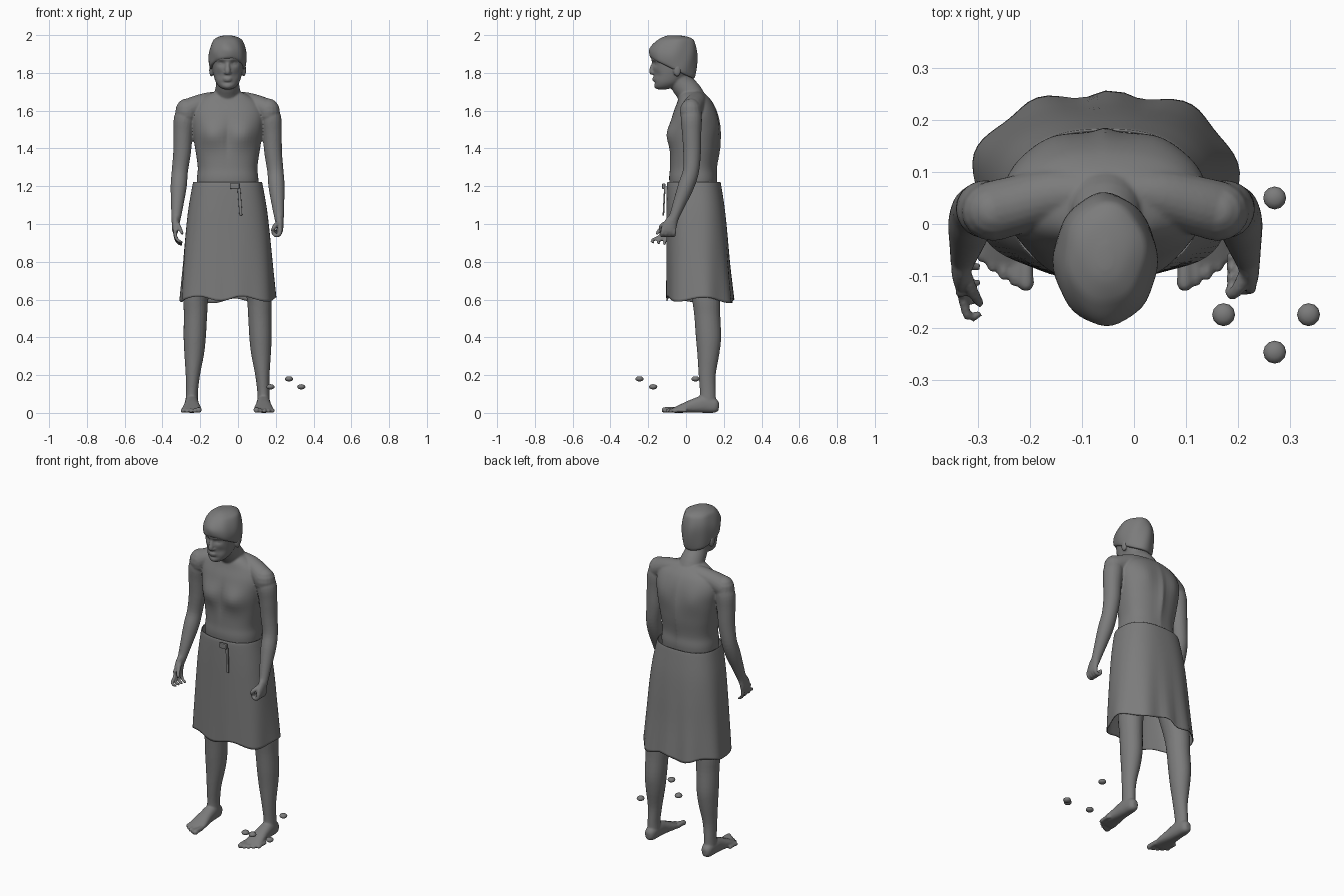
import bpy, bmesh, math
from mathutils import Vector, Matrix

CX = -0.055            # the figure's own centre line
grey = bpy.data.materials.new("plain grey")
grey.diffuse_color = (0.2, 0.2, 0.2, 1)


def finish(name, bm, smooth=True):
    bmesh.ops.recalc_face_normals(bm, faces=bm.faces[:])
    me = bpy.data.meshes.new(name)
    bm.to_mesh(me)
    bm.free()
    me.materials.append(grey)
    for p in me.polygons:
        p.use_smooth = smooth
    ob = bpy.data.objects.new(name, me)
    bpy.context.collection.objects.link(ob)
    return ob


def spline(keys, steps):
    """Catmull-Rom through tuples of numbers."""
    out = []
    for i in range(len(keys) - 1):
        a, b, c, d = (keys[min(max(j, 0), len(keys) - 1)] for j in range(i - 1, i + 3))
        for s in range(steps):
            t = s / steps
            out.append([0.5 * (2*q + (r-p)*t + (2*p-5*q+4*r-u)*t*t + (3*q-p-3*r+u)*t**3)
                        for p, q, r, u in zip(a, b, c, d)])
    return out + [list(keys[-1])]


def tube(bm, keys, n=20, steps=4, power=2.0, flat=False, warp=None, side=1, caps=True):
    """Loft of rounded rings; each key is (x, y, z, radius a, radius b)."""
    keys = [k if len(k) == 5 else k + (k[3],) for k in keys]
    rings = spline(keys, steps)
    pts = [Vector(r[:3]) for r in rings]
    loops = []
    for i, r in enumerate(rings):
        u, v = Vector((1, 0, 0)), Vector((0, 1, 0))
        if not flat:
            t = (pts[min(i+1, len(pts)-1)] - pts[max(i-1, 0)]).normalized()
            ref = Vector((0, 1, 0)) if abs(t.x) > 0.75 else u
            u = (ref - t * ref.dot(t)).normalized()
            v = t.cross(u)
        loop = []
        for k in range(n):
            c, s = math.cos(math.tau*k/n), math.sin(math.tau*k/n)
            c = math.copysign(abs(c)**(2/power), c)
            s = math.copysign(abs(s)**(2/power), s)
            p = pts[i] + u*c*max(r[3], .001) + v*s*max(r[4], .001)
            if warp:
                p = warp(p)
            loop.append(bm.verts.new((CX + side*p.x, p.y, p.z)))
        loops.append(loop)
    for a, b in zip(loops, loops[1:]):
        for k in range(n):
            bm.faces.new((a[k], a[(k+1) % n], b[(k+1) % n], b[k]))
    if caps:
        bm.faces.new(loops[0])
        bm.faces.new(loops[-1])


def blob(bm, loc, size, seg=16):
    m = Matrix.Translation((CX + loc[0], loc[1], loc[2])) @ Matrix.Diagonal((*size, 1))
    bmesh.ops.create_uvsphere(bm, u_segments=seg, v_segments=seg//2, radius=1, matrix=m)


def levels(*rows):
    """Rows of (z, front y, back y, half width) as ring keys."""
    return [(0, (f+b)/2, z, w, (b-f)/2) for z, f, b, w in rows]


def bumps(*items):
    """Soft dents and swellings along y, mirrored in x."""
    def warp(p):
        d = 0
        for x, y, z, rx, rz, amount in items:
            e = ((abs(p.x)-x)/rx)**2 + ((p.z-z)/rz)**2 + ((p.y-y)/.06)**2
            d += amount * math.exp(-e)
        return Vector((p.x, p.y + d, p.z))
    return warp


body = bmesh.new()
# torso with chest, shoulder blades and spine groove
tube(body, levels((1.08, -.06, .14, .15), (1.22, -.088, .162, .163), (1.30, -.085, .158, .158),
                  (1.40, -.085, .17, .172), (1.50, -.085, .175, .188), (1.58, -.07, .165, .195),
                  (1.64, -.048, .142, .17), (1.68, -.035, .11, .115), (1.70, -.02, .08, .07)),
     n=56, steps=5, power=2.35, flat=True,
     warp=bumps((.085, -.08, 1.47, .07, .065, -.024), (.0, -.09, 1.45, .02, .09, .006),
                (.0, .17, 1.42, .022, .16, .012), (.10, .15, 1.53, .05, .07, .008)))
# neck
tube(body, [(0, .05, 1.62, .09, .075), (0, .02, 1.69, .07, .068), (0, -.025, 1.75, .06, .062),
            (0, -.05, 1.82, .058, .06)], n=28)
# head
tube(body, levels((1.713, -.15, -.10, .022), (1.725, -.163, -.06, .043), (1.75, -.168, -.02, .062),
                  (1.79, -.172, .02, .075), (1.83, -.176, .045, .083), (1.88, -.183, .05, .088),
                  (1.92, -.18, .05, .09), (1.96, -.15, .035, .075), (1.985, -.11, 0, .045)),
     n=60, steps=6, power=2.15, flat=True,
     warp=bumps((.034, -.165, 1.85, .02, .013, .016), (.032, -.175, 1.872, .03, .008, -.006),
                (.045, -.15, 1.79, .02, .02, .007), (0, -.17, 1.749, .03, .006, .007),
                (0, -.165, 1.725, .02, .014, -.005)))
# nose and lips
tube(body, [(0, -.165, 1.868, .008), (0, -.176, 1.84, .010), (0, -.182, 1.81, .015, .014),
            (0, -.175, 1.795, .012)], n=14)
blob(body, (0, -.169, 1.770), (.024, .010, .006))
blob(body, (0, -.167, 1.759), (.020, .010, .006))

FINGER = .0095
for s in (-1, 1):
    # eye, nostril wing, ear
    blob(body, (s*.034, -.148, 1.848), (.015, .014, .010))
    blob(body, (s*.012, -.174, 1.801), (.009, .010, .008))
    blob(body, (s*.086, -.047, 1.815), (.012, .021, .035))
    # shoulder and arm
    tube(body, [(.02, .06, 1.66, .045), (.10, .055, 1.645, .052), (.17, .037, 1.622, .056),
                (.215, .025, 1.60, .058)], side=s)
    blob(body, (s*.215, .025, 1.595), (.062, .058, .07))
    tube(body, [(.21, .03, 1.62, .045), (.228, .028, 1.56, .056), (.236, .03, 1.48, .051),
                (.241, .032, 1.38, .047), (.253, .026, 1.28, .043), (.259, .0, 1.20, .043),
                (.266, -.035, 1.11, .034), (.272, -.062, 1.04, .026, .027),
                (.275, -.075, 1.01, .022, .03)], side=s)
    # palm
    tube(body, [(.272, -.065, 1.035, .022, .027), (.277, -.082, 1.0, .019, .036),
                (.277, -.095, .965, .016, .040), (.275, -.098, .952, .011, .035)], side=s)
    # leg
    tube(body, [(.085, .05, 1.14, .075, .09), (.10, .065, 1.0, .085, .10), (.135, .09, .8, .08, .09),
                (.166, .105, .62, .067, .076), (.170, .112, .52, .062, .069),
                (.174, .119, .40, .059, .067), (.177, .118, .31, .052, .058),
                (.184, .112, .20, .038, .045), (.189, .115, .11, .032, .042),
                (.19, .115, .04, .034, .045)], n=24, flat=True, side=s)
    # foot
    tube(body, [(.19, .174, .034, .014, .02), (.19, .155, .036, .03, .036), (.19, .10, .046, .036, .046),
                (.19, .04, .037, .040, .037), (.19, -.02, .024, .049, .024),
                (.19, -.06, .015, .050, .015), (.19, -.075, .013, .044, .011)], n=24, power=2.4, side=s)
    # toes
    for i, tip in enumerate((-.128, -.120, -.108, -.092, -.072)):
        x, r = .152 + .0215*i, .0145 if i == 0 else .0105
        tube(body, [(x, tip+.075, r+.002, r), (x, tip+.03, r+.003, r), (x, tip+.01, r, r*1.05),
                    (x, tip, r-.001, r*.55)], n=10, side=s)

# relaxed open hand
for i in range(4):
    y, d = -.068 - .021*i, .012*i
    tube(body, [(.277, y, .972, .011), (.276, y-.004, .93+.2*d, FINGER), (.262, y-.012-d, .902+.3*d, FINGER),
                (.240, y-.014-d*.7, .888+.4*d, .007)], n=10, side=-1)
tube(body, [(.272, -.09, 1.01, .014), (.258, -.122, .985, .012), (.246, -.145, .962, .010),
            (.238, -.155, .945, .007)], n=10, side=-1)
# loosely closed hand
for i in range(4):
    y = -.062 - .020*i
    tube(body, [(.279, y, .972, .012), (.275, y-.003, .947, .0115), (.256, y-.004, .940, .011),
                (.241, y-.002, .953, .010), (.247, y, .972, .009)], n=10, side=1)
tube(body, [(.272, -.09, 1.01, .014), (.256, -.122, .995, .013), (.243, -.135, .978, .011),
            (.238, -.125, .962, .009)], n=10, side=1)

ob = finish("body", body)
mod = ob.modifiers.new("merge", 'REMESH')
mod.mode = 'VOXEL'
mod.voxel_size = .0055
mod.use_smooth_shade = True
mod = ob.modifiers.new("soften", 'SMOOTH')
mod.factor, mod.iterations = .5, 3


# hair cap: low at the nape, short fringe in front, slightly tufted
def comb(p):
    w = min(max((1.975 - p.z) / .09, 0), 1)
    tuft = .0025 * math.sin(60*p.x + 40*p.z) * math.sin(50*p.y - 30*p.z)
    out = Vector((p.x, p.y + .06, 0)).normalized() * tuft
    return Vector((p.x, p.y, p.z - w*.48*(p.y + .19))) + out


hair = bmesh.new()
tube(hair, levels((1.878, -.178, .03, .085), (1.886, -.191, .046, .095), (1.92, -.193, .057, .099),
                  (1.95, -.178, .057, .092), (1.975, -.15, .04, .075), (1.992, -.115, .005, .045),
                  (1.999, -.085, -.04, .012)), n=48, steps=4, flat=True, warp=comb)
finish("hair", hair)

# wrapped skirt: open shell whose folds deepen toward the hem
skirt = bmesh.new()


def fold(p):
    t = min(max((1.22 - p.z) / .62, 0), 1)
    a = math.atan2(p.y - .07, p.x)
    back = .5 + .5*math.sin(a)
    k = 1 + t*t*(.012 + .03*back) * math.sin(9*a + .6)
    drop = t**6 * (.014*math.sin(5*a + 1) - .012*back)
    return Vector((p.x*k, .07 + (p.y-.07)*k, p.z + drop))


tube(skirt, levels((1.222, -.098, .182, .182), (1.20, -.102, .187, .187), (1.08, -.104, .205, .208),
                   (.95, -.104, .218, .223), (.8, -.104, .23, .236), (.68, -.104, .242, .246),
                   (.605, -.104, .25, .252)), n=72, steps=4, power=2.5, flat=True, warp=fold, caps=False)
ob = finish("skirt", skirt)
mod = ob.modifiers.new("cloth thickness", 'SOLIDIFY')
mod.thickness = .005


def box(name, loc, size, bevel):
    bm = bmesh.new()
    bmesh.ops.create_cube(bm, size=1, matrix=Matrix.Translation(loc) @ Matrix.Diagonal((*size, 1)))
    bmesh.ops.bevel(bm, geom=bm.edges[:], offset=bevel, segments=2, affect='EDGES', profile=.5)
    return finish(name, bm, False)


# belt knot and hanging tie
box("belt_knot", (-.016, -.118, 1.20), (.048, .018, .03), .005)
tie = box("belt_tie", (0, 0, 0), (.016, .008, .145), .002)
tie.location = (.010, -.116, 1.118)
tie.rotation_euler = (math.radians(-3), math.radians(-4), 0)

# small flattened pebbles beside the foot
for i, (x, y, z) in enumerate(((.27, .05, .18), (.172, -.174, .138), (.335, -.174, .138), (.27, -.246, .18))):
    bm = bmesh.new()
    blob(bm, (x - CX, y, z), (.022, .022, .014), 12)
    finish("pebble_%d" % (i + 1), bm)
